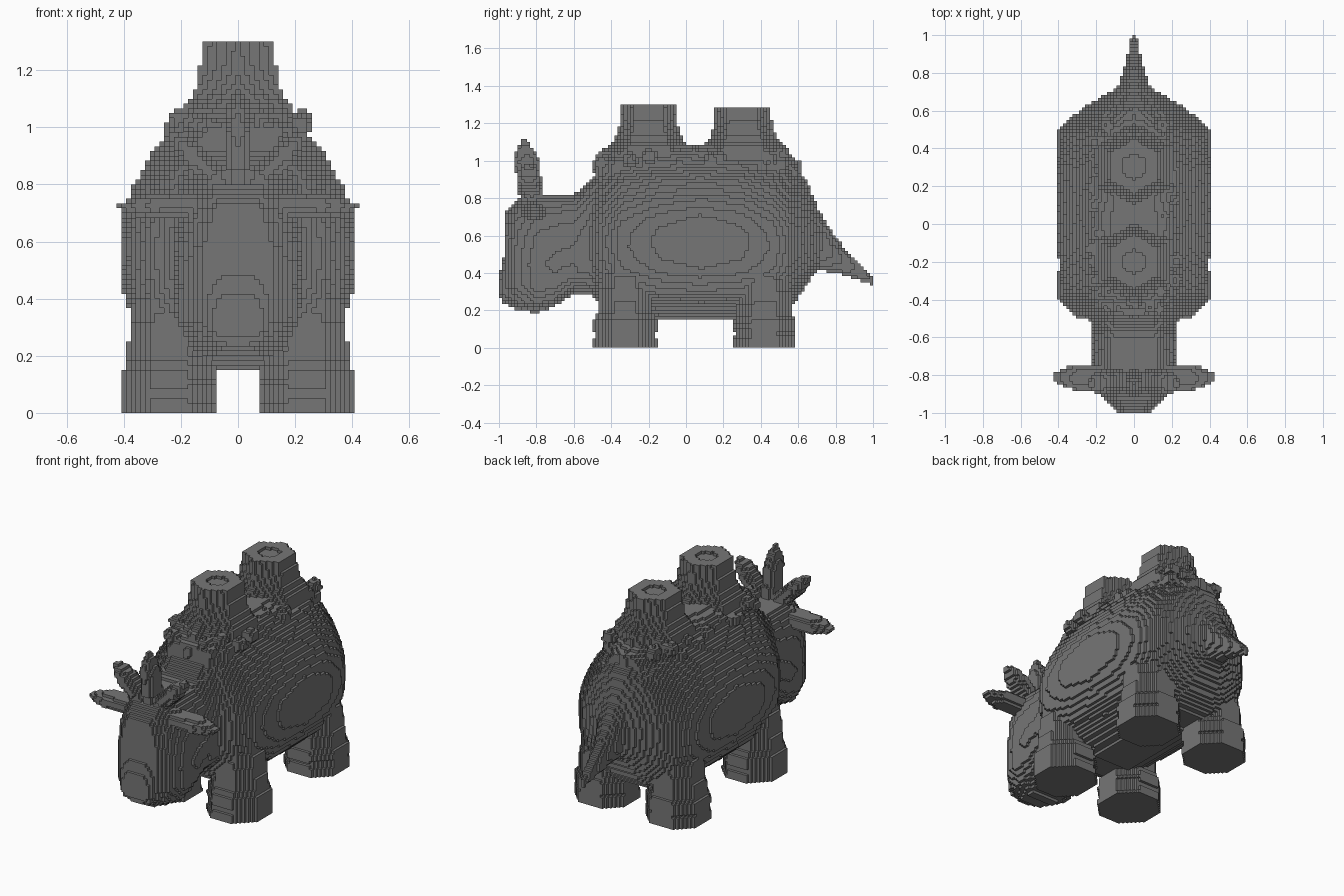
import bpy, bmesh, math, random
from mathutils import Vector, Matrix
from mathutils.bvhtree import BVHTree

if "Cube" in bpy.data.objects:
    bpy.data.objects.remove(bpy.data.objects["Cube"])
random.seed(4)
S = 1 / 60  # block size

stone = bpy.data.materials.new("stone_grey")
stone.use_nodes = True
stone.diffuse_color = (0.18, 0.18, 0.18, 1)
stone.node_tree.nodes["Principled BSDF"].inputs["Base Color"].default_value = stone.diffuse_color


def loft(rings):
    """Closed skin through rings with equal point counts."""
    bm = bmesh.new()
    loops = [[bm.verts.new(p) for p in ring] for ring in rings]
    n = len(loops[0])
    for a, b in zip(loops, loops[1:]):
        for i in range(n):
            j = (i + 1) % n
            bm.faces.new((a[i], a[j], b[j], b[i]))
    bm.faces.new(loops[0])
    bm.faces.new(loops[-1])
    bmesh.ops.triangulate(bm, faces=bm.faces)
    return bm


def along_y(section, stations):
    """Mirrored half section swept along y; station = y, half width, bottom, top."""
    full = section + [(-u, v) for u, v in reversed(section)]
    return loft([[(u * w, y, lo + v * (hi - lo)) for u, v in full]
                 for y, w, lo, hi in stations])


def column(cx, cy, sides, profile, turn=0.0):
    """Upright prism from a (radius, z) profile."""
    angles = [turn + math.tau * i / sides for i in range(sides)]
    return loft([[(cx + r * math.cos(a), cy + r * math.sin(a), z) for a in angles]
                 for r, z in profile])


def leaf(degrees, length):
    """Pointed leaf fanning out from the forehead, broad along y."""
    angle = math.radians(degrees)
    lean = 0.14 * math.cos(angle)
    spread = [(0.0, 0.05), (0.35, 0.066), (0.7, 0.07), (0.82, 0.058), (0.93, 0.034), (1.0, 0.01)]
    rings = []
    for d, w in spread:
        thick = 0.85 - 0.35 * d
        rings.append([(thick * w * math.cos(a), w * math.sin(a) - lean * d * length, d * length)
                      for a in (math.tau * k / 10 for k in range(10))])
    bm = loft(rings)
    place = Matrix.Translation((0, -0.815, 0.735)) @ Matrix.Rotation(angle, 4, 'Y')
    bmesh.ops.transform(bm, matrix=place, verts=bm.verts)
    return bm


def rock(x, y, z, r):
    bm = bmesh.new()
    bmesh.ops.create_icosphere(bm, subdivisions=1, radius=r, matrix=Matrix.Translation((x, y, z)))
    return bm


def fill(bm):
    """Grid cells whose centres lie inside a closed mesh."""
    tree = BVHTree.FromBMesh(bm)
    xs = [v.co.x for v in bm.verts]
    ys = [v.co.y for v in bm.verts]
    low = min(v.co.z for v in bm.verts) - 0.1
    cells = set()
    up = Vector((0, 0, 1))
    for i in range(math.floor(min(xs) / S), math.ceil(max(xs) / S) + 1):
        for j in range(math.floor(min(ys) / S), math.ceil(max(ys) / S) + 1):
            start = Vector((i * S + 1e-4, (j + 0.5) * S + 1.3e-4, low))
            hits = []
            while True:
                p = tree.ray_cast(start, up)[0]
                if p is None:
                    break
                hits.append(p.z)
                start.z = p.z + 1e-5
            for a, b in zip(hits[::2], hits[1::2]):
                for k in range(max(0, math.ceil(a / S - 0.5)), math.floor(b / S - 0.5) + 1):
                    cells.add((i, j, k))
    bm.free()
    return cells


parts = {}

# Barrel body with a domed back
barrel = [(0.3, 0), (0.56, 0.05), (0.83, 0.15), (0.95, 0.27), (0.985, 0.35), (1, 0.43),
          (0.995, 0.52), (0.965, 0.6), (0.88, 0.7), (0.73, 0.82), (0.52, 0.93), (0.2, 1)]
parts["body"] = [along_y(barrel, [
    (-0.51, 0.24, 0.28, 0.9), (-0.45, 0.32, 0.22, 0.98), (-0.35, 0.378, 0.17, 1.03),
    (-0.15, 0.405, 0.155, 1.06), (0.08, 0.417, 0.155, 1.07), (0.3, 0.406, 0.155, 1.06),
    (0.47, 0.38, 0.165, 1.01), (0.55, 0.34, 0.2, 0.97), (0.62, 0.26, 0.29, 0.92),
    (0.68, 0.16, 0.39, 0.8), (0.72, 0.09, 0.42, 0.68)])]

# Head and neck
skull = [(0.4, 0), (0.77, 0.07), (0.97, 0.2), (1, 0.4), (0.96, 0.62), (0.87, 0.8),
         (0.7, 0.93), (0.48, 1)]
parts["head"] = [along_y(skull, [
    (-1, 0.08, 0.27, 0.38), (-0.975, 0.11, 0.24, 0.48), (-0.963, 0.125, 0.23, 0.73),
    (-0.9, 0.18, 0.205, 0.8), (-0.8, 0.215, 0.185, 0.822), (-0.7, 0.22, 0.22, 0.822),
    (-0.6, 0.22, 0.29, 0.825), (-0.53, 0.23, 0.29, 0.87), (-0.45, 0.25, 0.29, 0.95)])]

# Tapering tail
oval = [(math.sin(t), 0.5 - 0.5 * math.cos(t)) for t in (math.pi * (k + 0.5) / 6 for k in range(6))]
parts["tail"] = [along_y(oval, [
    (0.54, 0.2, 0.25, 0.95), (0.64, 0.15, 0.36, 0.92), (0.7, 0.1, 0.41, 0.76),
    (0.8, 0.06, 0.395, 0.59), (0.9, 0.035, 0.37, 0.48), (1, 0.014, 0.335, 0.38)])]

# Four stubby legs with rounded feet
leg_shape = [(0.185, -0.01), (0.183, 0.05), (0.172, 0.07), (0.185, 0.1), (0.182, 0.14),
             (0.16, 0.18), (0.152, 0.3), (0.13, 0.42), (0.1, 0.5)]
for side, sx in (("left", 1), ("right", -1)):
    for end, y in (("front", -0.325), ("rear", 0.42)):
        parts[f"{end}_{side}_leg"] = [column(0.24 * sx, y, 8, leg_shape, math.pi / 8)]

# Fan of five leaves on the forehead
parts["leaf_crown"] = [leaf(a, d) for a, d in
                       ((-92, 0.435), (-44, 0.35), (0, 0.375), (44, 0.35), (92, 0.435))]

# Two hexagonal stumps with hollow tops
for name, y, top in (("front_stump", -0.2, 1.305), ("rear_stump", 0.305, 1.285)):
    parts[name] = [column(0, y, 6, [(0.25, 0.9), (0.22, 1.07), (0.175, 1.13), (0.155, 1.2),
                                    (0.148, top), (0.075, top + 0.001), (0.06, top - 0.02)], math.pi / 2)]

# Rocky crust along the back
crust = [along_y([(0.97, 0), (1, 0.6), (0.8, 0.85), (0.4, 1)], [
    (-0.49, 0.14, 0.85, 1.0), (-0.38, 0.21, 0.85, 1.07), (0, 0.23, 0.85, 1.09),
    (0.42, 0.21, 0.85, 1.06), (0.6, 0.1, 0.85, 0.99)])]
for k in range(13):
    y = -0.44 + 0.08 * k
    reach = 0.215 - 0.35 * max(0, abs(y - 0.05) - 0.32)
    for sx in (1, -1):
        crust.append(rock(sx * (reach + random.uniform(-0.03, 0.01)), y + random.uniform(-0.02, 0.02),
                          random.uniform(0.96, 1.03), random.uniform(0.035, 0.055)))
        crust.append(rock(sx * random.uniform(0.08, 0.16), y, random.uniform(1.0, 1.04), 0.045))
crust += [rock(0, y, z, 0.06) for y, z in ((-0.45, 0.97), (-0.4, 1.03), (0.5, 0.97), (0.57, 0.96))]
parts["back_crust"] = crust

# Fill a shared grid, so that each cell belongs to one part only
owned, taken = {}, set()
for name, pieces in parts.items():
    cells = set().union(*(fill(piece) for piece in pieces)) - taken
    owned[name] = cells
    taken |= cells

# Skin the outer sides of each part's cells
for name, cells in owned.items():
    verts, faces = {}, []
    for cell in cells:
        for axis in range(3):
            for step in (0, 1):
                near = list(cell)
                near[axis] += 2 * step - 1
                if tuple(near) in taken:
                    continue
                quad = []
                for p, q in ((0, 0), (1, 0), (1, 1), (0, 1)):
                    corner = list(cell)
                    corner[axis] += step
                    corner[(axis + 1) % 3] += p
                    corner[(axis + 2) % 3] += q
                    quad.append(verts.setdefault(tuple(corner), len(verts)))
                faces.append(quad if step else quad[::-1])
    mesh = bpy.data.meshes.new(name)
    mesh.from_pydata([((i - 0.5) * S, j * S, k * S) for i, j, k in verts], [], faces)
    mesh.materials.append(stone)
    bpy.context.collection.objects.link(bpy.data.objects.new(name, mesh))
